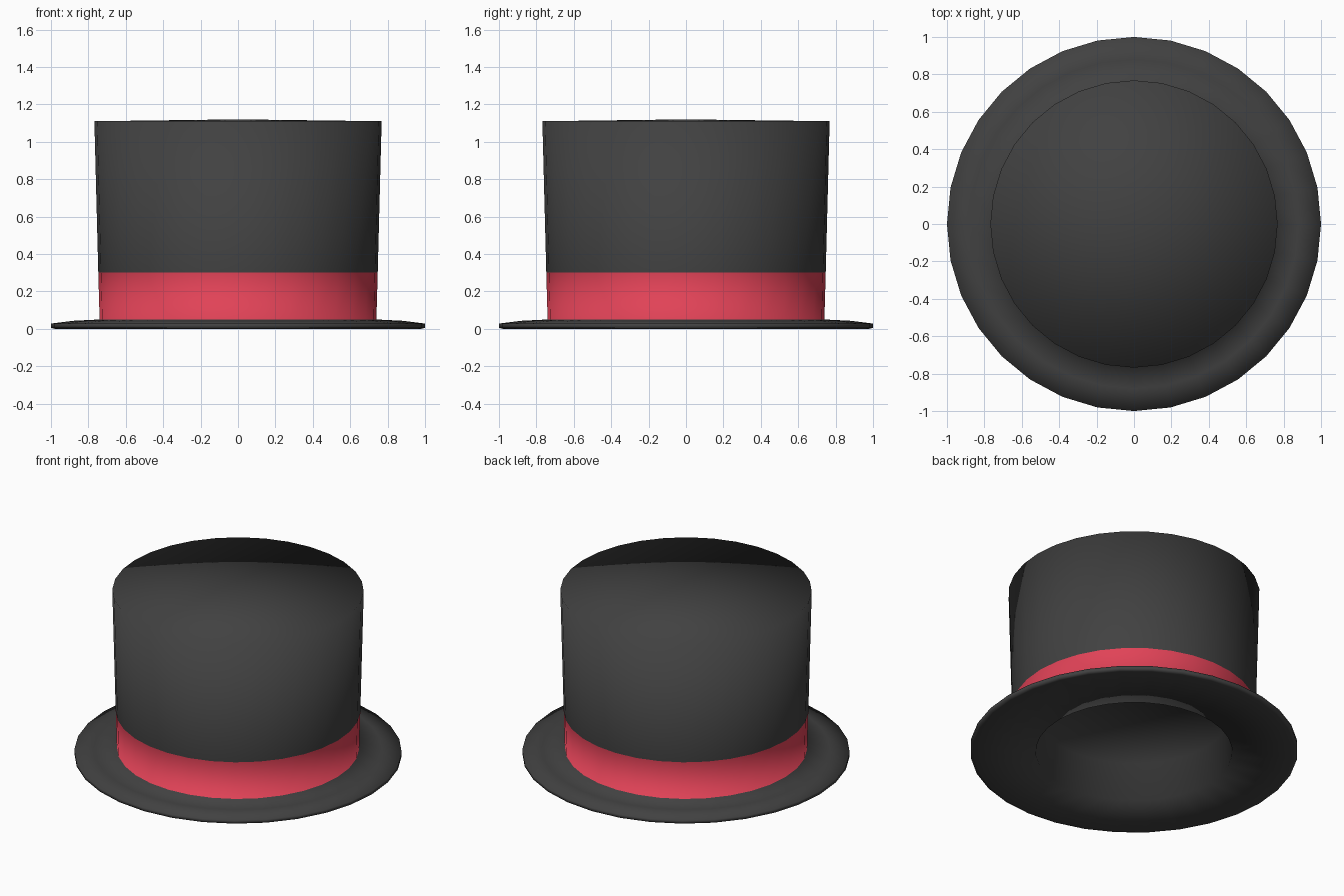
import bpy, bmesh, math

if "Cube" in bpy.data.objects:
    bpy.data.objects.remove(bpy.data.objects["Cube"])

SIDES = 32


def make_material(name, rgb):
    mat = bpy.data.materials.new(name)
    mat.diffuse_color = (*rgb, 1.0)
    mat.use_nodes = True
    mat.node_tree.nodes["Principled BSDF"].inputs["Base Color"].default_value = mat.diffuse_color
    return mat


def revolve(name, profile, sides=SIDES):
    """Turn a (radius, height) profile around z; radius 0 becomes a pole."""
    bm = bmesh.new()
    rings = []
    for r, z in profile:
        if r == 0:
            rings.append([bm.verts.new((0, 0, z))] * sides)
        else:
            rings.append([bm.verts.new((r * math.cos(2 * math.pi * i / sides),
                                        r * math.sin(2 * math.pi * i / sides), z))
                          for i in range(sides)])
    for low, high in zip(rings, rings[1:]):
        for i in range(sides):
            j = (i + 1) % sides
            corners = list(dict.fromkeys((low[i], low[j], high[j], high[i])))
            bm.faces.new(corners).smooth = True
    bmesh.ops.recalc_face_normals(bm, faces=bm.faces)
    mesh = bpy.data.meshes.new(name)
    bm.to_mesh(mesh)
    bm.free()
    obj = bpy.data.objects.new(name, mesh)
    bpy.context.collection.objects.link(obj)
    return obj


black = make_material("black felt", (0.053, 0.053, 0.053))
red = make_material("red ribbon", (0.75, 0.055, 0.095))

# Hat shell: head hollow, brim underside, brim edge, brim top, ribbon, crown, lid
profile = [
    (0, 0.27), (0.58, 0.25), (0.60, 0.0),
    (0.98, 0.0), (1.0, 0.005), (1.0, 0.028),
    (0.88, 0.043), (0.74, 0.05),
    (0.747, 0.30), (0.768, 1.11), (0, 1.12),
]
hat = revolve("top_hat", profile)
hat.data.materials.append(black)
hat.data.materials.append(red)

# Ribbon: the outer wall faces just above the brim
for face in hat.data.polygons:
    c = face.center
    if 0.06 < c.z < 0.30 and math.hypot(c.x, c.y) > 0.7:
        face.material_index = 1
